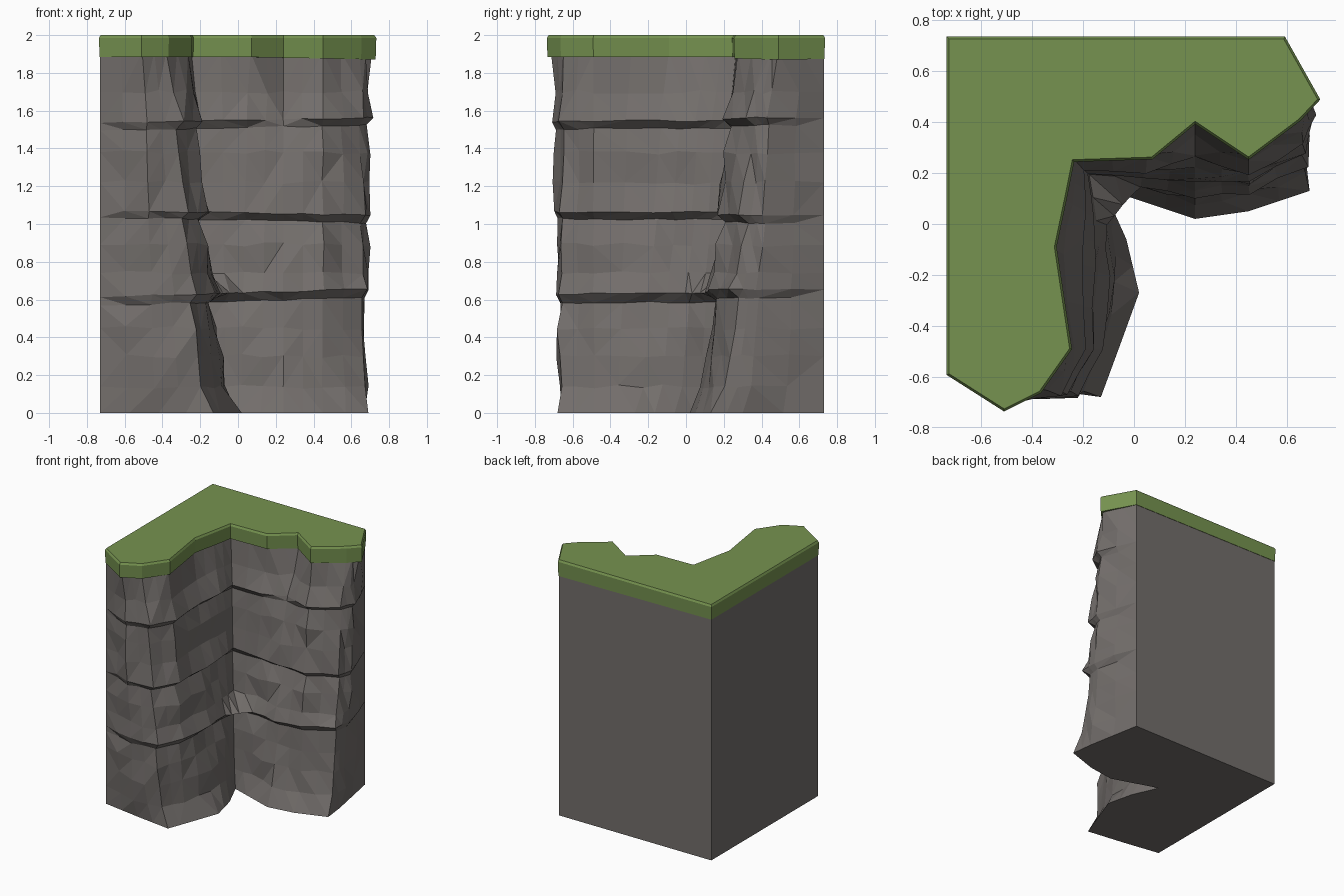
import bpy, bmesh, random
from mathutils import Vector

random.seed(7)
if "Cube" in bpy.data.objects:
    bpy.data.objects.remove(bpy.data.objects["Cube"])


def material(name, rgb):
    mat = bpy.data.materials.new(name)
    mat.use_nodes = True
    mat.diffuse_color = (*rgb, 1)
    bsdf = mat.node_tree.nodes["Principled BSDF"]
    bsdf.inputs["Base Color"].default_value = (*rgb, 1)
    bsdf.inputs["Roughness"].default_value = 0.9
    return mat


def finish(bm, name, mat):
    bmesh.ops.recalc_face_normals(bm, faces=bm.faces)
    mesh = bpy.data.meshes.new(name)
    bm.to_mesh(mesh)
    bm.free()
    mesh.materials.append(mat)
    obj = bpy.data.objects.new(name, mesh)
    bpy.context.collection.objects.link(obj)


def vectors(pairs):
    return [Vector(p) for p in pairs]


def outward(path, i):
    """Outward normal of an open path that runs counter-clockwise."""
    a, b = path[max(i - 1, 0)], path[min(i + 1, len(path) - 1)]
    d = (b - a).normalized()
    return Vector((d.y, -d.x))


def offset(path, amount):
    """Shift the inner points of a path along their normals."""
    last = len(path) - 1
    return [p + outward(path, i) * amount if 0 < i < last else p.copy()
            for i, p in enumerate(path)]


def subdivide(path):
    out = [path[0]]
    for a, b in zip(path, path[1:]):
        out += [(a + b) / 2, b]
    return out


# Cliff edge at the top and at the foot, from the front end to the side end
BRINK = vectors([(-.73, -.59), (-.51, -.73), (-.37, -.66), (-.25, -.49),
                 (-.31, -.09), (-.27, .1), (-.24, .25), (.07, .26),
                 (.24, .4), (.45, .26), (.65, .41), (.725, .49), (.59, .73)])
FOOT = vectors([(-.73, -.59), (-.42, -.64), (-.13, -.68), (-.06, -.49),
                (.02, -.27), (-.03, -.06), (-.12, .14), (0, .1),
                (.24, .02), (.45, .05), (.69, .13), (.67, .3), (.59, .73)])
BACK = Vector((-.73, .73))
CORNER, RECESS = 6, 8

# Strata: height, spread towards the foot, tilt, kind of ring
RINGS = [(0, 1, 0, "foot"), (.14, .76, 0, "wall"), (.3, .68, 0, "wall"),
         (.45, .6, 0, "wall"), (.59, .53, .03, "seam"),
         (.635, .63, .03, "bridge"), (.74, .55, 0, "wall"),
         (.89, .44, 0, "wall"), (1.02, .35, -.02, "seam"),
         (1.06, .45, -.02, "lip"), (1.22, .37, 0, "wall"),
         (1.38, .3, 0, "wall"), (1.51, .24, .02, "seam"),
         (1.55, .33, .02, "lip"), (1.7, .16, 0, "wall"), (1.91, 0, 0, "top")]
PUSH = {"foot": 0, "wall": 0, "seam": -.012, "lip": .012, "bridge": .012,
        "top": 0}


def cliff_ring(z, spread, tilt, kind):
    brink = offset(BRINK, -.015)
    path = [a.lerp(b, spread) for a, b in zip(brink, FOOT)]
    # The recess is deep only in the upper stratum
    if z < 1.53:
        path[RECESS] = brink[RECESS].lerp(FOOT[RECESS], spread ** .6)
    # The lowest ledge bridges the inner corner
    if kind == "bridge":
        path[CORNER] = (path[CORNER - 1] + path[CORNER + 1]) / 2
    path = offset(subdivide(path), PUSH[kind])
    ring = []
    for i, p in enumerate(path):
        height = z + tilt * p.x
        if 0 < i < len(path) - 1 and kind not in ("foot", "top"):
            rough = .02 if kind == "wall" else .008
            # Keep the tight inner corner calm
            if abs(i - 2 * CORNER) < 2:
                rough = .004
            p = p + outward(path, i) * random.uniform(-rough, rough)
            height += random.uniform(-rough, rough) * .6
        ring.append((p.x, p.y, height))
    return ring


# Rock body
bm = bmesh.new()
rings = [[bm.verts.new(co) for co in cliff_ring(*r)] for r in RINGS]
foot_back = bm.verts.new((*BACK, 0))
top_back = bm.verts.new((*BACK, RINGS[-1][0]))
wall = [bm.faces.new((low[i], low[i + 1], high[i + 1], high[i]))
        for low, high in zip(rings, rings[1:]) for i in range(len(low) - 1)]
for side in (0, -1):
    bm.faces.new([r[side] for r in rings] + [top_back, foot_back])
bm.faces.new(rings[0] + [foot_back])
bm.faces.new(rings[-1] + [top_back])
bmesh.ops.triangulate(bm, faces=wall)
finish(bm, "rock_cliff", material("grey rock", (.17, .155, .147)))

# Grass cap with a drooping rim and a chamfered top edge
bm = bmesh.new()
outline = BRINK + [BACK]


def cap_ring(inset, z, droop=0):
    count, ring = len(outline), []
    for i, p in enumerate(outline):
        d1 = (p - outline[i - 1]).normalized()
        d2 = (outline[(i + 1) % count] - p).normalized()
        n1, n2 = Vector((d1.y, -d1.x)), Vector((d2.y, -d2.x))
        miter = (n1 + n2) / (1 + n1.dot(n2))
        q = p - miter * inset
        ring.append(bm.verts.new((q.x, q.y, z - droop * max(p.x, 0))))
    return ring


caps = [cap_ring(-.003, 1.885, .02), cap_ring(-.006, 1.985), cap_ring(.003, 2)]
for low, high in zip(caps, caps[1:]):
    for i in range(len(low)):
        bm.faces.new((low[i - 1], low[i], high[i], high[i - 1]))
bm.faces.new(caps[0])
bm.faces.new(caps[-1])
finish(bm, "grass_cap", material("green grass", (.18, .29, .08)))
